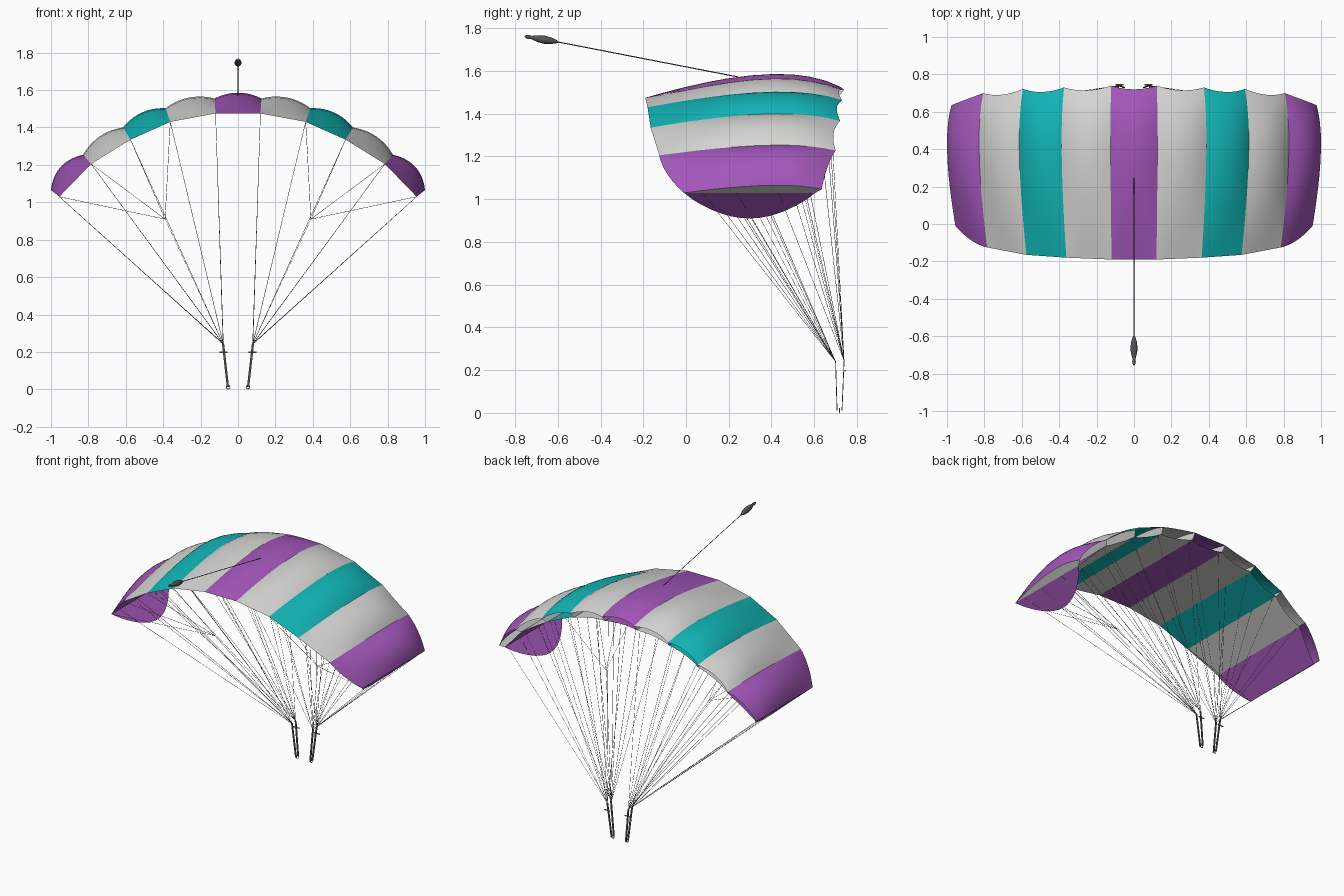
import bpy, bmesh, math
from mathutils import Vector

if "Cube" in bpy.data.objects:
    bpy.data.objects.remove(bpy.data.objects["Cube"])


def material(name, rgb):
    m = bpy.data.materials.new(name)
    m.diffuse_color = (*rgb, 1)
    m.use_nodes = True
    m.node_tree.nodes["Principled BSDF"].inputs["Base Color"].default_value = m.diffuse_color
    return m


PURPLE = material("purple_cloth", (0.366, 0.095, 0.49))
TEAL = material("teal_cloth", (0.006, 0.47, 0.48))
WHITE = material("pale_grey_cloth", (0.67, 0.67, 0.65))
DARK = material("dark_webbing", (0.09, 0.09, 0.095))
CORD = material("cord_grey", (0.2, 0.2, 0.2))
BRASS = material("brass", (0.35, 0.25, 0.08))


def mesh_object(name, verts, faces, mat, smooth=False):
    me = bpy.data.meshes.new(name)
    me.from_pydata([tuple(v) for v in verts], [], faces)
    me.materials.append(mat)
    for p in me.polygons:
        p.use_smooth = smooth
    ob = bpy.data.objects.new(name, me)
    bpy.context.collection.objects.link(ob)
    return ob


def cords(name, segments, radius, mat):
    cu = bpy.data.curves.new(name, 'CURVE')
    cu.dimensions = '3D'
    cu.bevel_depth = radius
    cu.bevel_resolution = 0
    for path in segments:
        sp = cu.splines.new('POLY')
        sp.points.add(len(path) - 1)
        for pt, co in zip(sp.points, path):
            pt.co = (*co, 1)
    cu.materials.append(mat)
    ob = bpy.data.objects.new(name, cu)
    bpy.context.collection.objects.link(ob)


# Rib stations on the right half: x, z, lean in degrees, thickness, tail y, nose y
HALF = [(0.12, 1.475, 4, 0.080, -0.19, 0.74),
        (0.362, 1.43, 19, 0.077, -0.18, 0.73),
        (0.575, 1.335, 31, 0.076, -0.165, 0.722),
        (0.785, 1.205, 42, 0.065, -0.125, 0.70),
        (0.955, 1.03, 52, 0.057, -0.01, 0.635)]
STATIONS = [(-a, b, -c, d, e, f) for a, b, c, d, e, f in reversed(HALF)] + HALF

# Airfoil height along the chord, tail to nose
FOIL = [(0, 0), (0.1, 0.23), (0.21, 0.46), (0.32, 0.66), (0.42, 0.81), (0.54, 0.94),
        (0.66, 1.0), (0.76, 0.98), (0.85, 0.88), (0.93, 0.71), (1, 0.47)]
LIP = 0.03      # lower lip sits behind the upper lip at the open nose
SPAN = 10


def skin_point(cell, u, t, height, top):
    """Point on a cell: u across the span, t along the chord."""
    a, b = STATIONS[cell], STATIONS[cell + 1]
    x, z, lean, thick, tail, nose = (p + (q - p) * u for p, q in zip(a, b))
    arch = 4 * u * (1 - u)
    if cell in (0, 8):
        tail -= 0.02 * arch
        nose += 0.015 * arch
    nose -= 0.02 * arch
    if not top:
        return Vector((x, tail + (nose - LIP - tail) * t, z))
    puff = 0.045 if cell in (0, 8) else 0.031
    h = (thick + puff * arch) * height
    ang = math.radians(lean)
    return Vector((x + h * math.sin(ang), tail + (nose - tail) * t, z + h * math.cos(ang)))


# Inflated cells, open at the nose
COLOURS = [PURPLE, WHITE, TEAL, WHITE, PURPLE, WHITE, TEAL, WHITE, PURPLE]
for cell, mat in enumerate(COLOURS):
    verts, faces = [], []
    for top in (True, False):
        base = len(verts)
        for t, h in FOIL:
            for i in range(SPAN + 1):
                verts.append(skin_point(cell, i / SPAN, t, h, top))
        w = SPAN + 1
        for j in range(len(FOIL) - 1):
            for i in range(SPAN):
                q = [base + j * w + i, base + j * w + i + 1,
                     base + (j + 1) * w + i + 1, base + (j + 1) * w + i]
                faces.append(q if top else q[::-1])
    mesh_object(f"canopy_cell_{cell + 1}", verts, faces, mat, True)

# Ribs between cells and at both tips
for r in range(10):
    cell, u = (r, 0) if r < 9 else (8, 1)
    upper = [skin_point(cell, u, t, h, True) for t, h in FOIL]
    lower = [skin_point(cell, u, t, h, False) for t, h in FOIL]
    n = len(FOIL)
    faces = [[0, 1, n + 1]] + [[j, j + 1, n + j + 1, n + j] for j in range(1, n - 1)]
    if r == 9:
        faces = [f[::-1] for f in faces]
    mesh_object(f"rib_{r + 1}", upper + lower, faces, WHITE)

# Stabiliser flaps, leaning inwards under each tip
for side, label in ((-1, "left"), (1, "right")):
    verts, faces, n = [], [], 14
    for i in range(n + 1):
        t = i / n
        y = -0.01 + 0.615 * t
        drop = 0.12 * math.sin(math.pi * t) ** 0.85
        verts += [(side * 0.955, y, 1.03), (side * (0.955 - drop * 1.1), y, 1.03 - drop)]
    for i in range(n):
        q = [2 * i, 2 * i + 1, 2 * i + 3, 2 * i + 2]
        faces.append(q if side < 0 else q[::-1])
    mesh_object(f"{label}_stabiliser", verts, faces, PURPLE)


def anchor(k, t):
    """Underside point on right-hand rib k at chord fraction t."""
    x, z, _, _, tail, nose = HALF[k]
    return (x, tail + (nose - LIP - tail) * t, z)


# Suspension lines, brake lines, risers, links and toggles on both sides
for side, label in ((-1, "left"), (1, "right")):
    def flip(p):
        return (side * p[0], p[1], p[2])

    front, rear = (0.08, 0.74, 0.245), (0.078, 0.70, 0.24)
    brake = (0.39, 0.31, 0.91)
    lines = []
    for k in range(5):
        lines += [(front, anchor(k, 0.96)), (front, anchor(k, 0.72)),
                  (rear, anchor(k, 0.4)), (rear, anchor(k, 0.14))]
    lines.append((rear, brake))
    for k in (1, 2, 3, 4):
        lines.append((brake, anchor(k, 0.0)))
    cords(f"{label}_suspension_lines", [[flip(p) for p in s] for s in lines], 0.0011, CORD)

    for name, y0, y1 in (("front", 0.73, 0.74), ("rear", 0.707, 0.70)):
        verts = []
        for x, y, z in ((0.054, y0, 0.012), (0.08, y1, 0.245)):
            for dx, dy in ((-1, -1), (1, -1), (1, 1), (-1, 1)):
                verts.append((side * (x + dx * 0.006), y + dy * 0.0018, z))
        faces = [(3, 2, 1, 0), (4, 5, 6, 7)] + \
                [(i, (i + 1) % 4, (i + 1) % 4 + 4, i + 4) for i in range(4)]
        if side < 0:
            faces = [f[::-1] for f in faces]
        mesh_object(f"{label}_{name}_riser", verts, faces, DARK)

    bpy.ops.mesh.primitive_torus_add(location=(side * 0.053, 0.718, 0.012), major_radius=0.0095,
                                     minor_radius=0.0025, major_segments=12, minor_segments=5,
                                     rotation=(math.pi / 2, 0, 0))
    bpy.context.object.name = f"{label}_riser_ring"
    bpy.context.object.data.materials.append(CORD)
    bpy.ops.mesh.primitive_cylinder_add(vertices=8, radius=0.004, depth=0.042,
                                        location=(side * 0.077, 0.745, 0.198),
                                        rotation=(0, math.pi / 2, 0))
    bpy.context.object.name = f"{label}_toggle"
    bpy.context.object.data.materials.append(BRASS)

# Pilot chute: a lathed pod trailing on a bridle
start, end = Vector((0, -0.595, 1.735)), Vector((0, -0.755, 1.762))
turn = (end - start).to_track_quat('Z', 'Y').to_matrix()
length, sides = (end - start).length, 12
profile = [(0, 0.002), (0.08, 0.008), (0.22, 0.015), (0.4, 0.019), (0.58, 0.017),
           (0.72, 0.011), (0.8, 0.008), (0.87, 0.0095), (0.95, 0.008), (1, 0.003)]
verts, faces = [], []
for t, r in profile:
    for i in range(sides):
        a = 2 * math.pi * i / sides
        verts.append(start + turn @ Vector((r * math.cos(a), r * math.sin(a), t * length)))
for j in range(len(profile) - 1):
    for i in range(sides):
        k = (i + 1) % sides
        faces.append((j * sides + i, j * sides + k, (j + 1) * sides + k, (j + 1) * sides + i))
faces += [tuple(range(sides))[::-1], tuple(range(len(verts) - sides, len(verts)))]
mesh_object("pilot_chute", verts, faces, DARK, True)
cords("bridle", [[start, (0, 0.245, 1.572)]], 0.0025, DARK)
